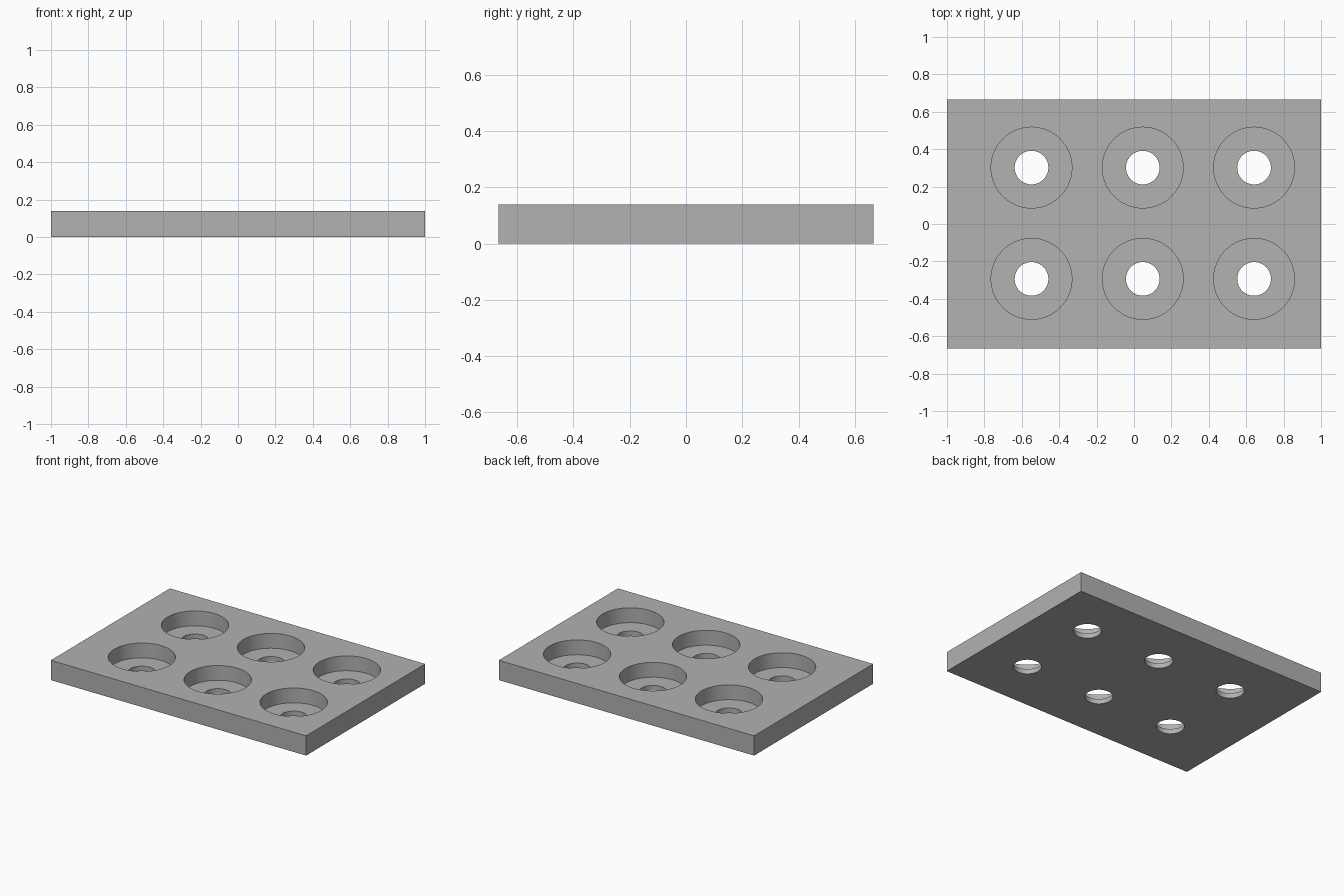
import bpy
import bmesh
import math
from mathutils import Matrix

default = bpy.data.objects.get("Cube")
if default:
    bpy.data.objects.remove(default, do_unlink=True)

LENGTH, WIDTH, HEIGHT = 2.0, 1.333, 0.14
FLOOR = 0.035                      # thickness left under each pocket
POCKET_R, HOLE_R = 0.216, 0.09
PITCH = 0.595
CENTRE_X, CENTRE_Y = 0.047, 0.004  # the pocket grid sits slightly off centre
SEGMENTS = 96

grey = bpy.data.materials.new("light grey")
grey.use_nodes = True
colour = (0.445, 0.445, 0.445, 1)
grey.diffuse_color = colour
grey.node_tree.nodes["Principled BSDF"].inputs["Base Color"].default_value = colour


def make_object(name, bm):
    mesh = bpy.data.meshes.new(name)
    bmesh.ops.recalc_face_normals(bm, faces=bm.faces)
    bm.to_mesh(mesh)
    bm.free()
    mesh.materials.append(grey)
    obj = bpy.data.objects.new(name, mesh)
    bpy.context.collection.objects.link(obj)
    return obj


# Rectangular slab
bm = bmesh.new()
bmesh.ops.create_cube(bm, size=1)
bmesh.ops.scale(bm, vec=(LENGTH, WIDTH, HEIGHT), verts=bm.verts)
bmesh.ops.translate(bm, vec=(0, 0, HEIGHT / 2), verts=bm.verts)
tray = make_object("tray", bm)

# Stepped round cutters: wide pocket above, narrow through hole below
bm = bmesh.new()
profile = [(0, -0.1), (HOLE_R, -0.1), (HOLE_R, FLOOR),
           (POCKET_R, FLOOR), (POCKET_R, HEIGHT + 0.1), (0, HEIGHT + 0.1)]
for column in (-1, 0, 1):
    for row in (-0.5, 0.5):
        verts = [bm.verts.new((r, 0, z)) for r, z in profile]
        edges = [bm.edges.new(pair) for pair in zip(verts, verts[1:])]
        before = set(bm.verts) - set(verts)
        bmesh.ops.spin(bm, geom=verts + edges, cent=(0, 0, 0), axis=(0, 0, 1),
                       angle=math.tau, steps=SEGMENTS, use_merge=False)
        ring = [v for v in bm.verts if v not in before]
        bmesh.ops.remove_doubles(bm, verts=ring, dist=0.0001)
        ring = [v for v in bm.verts if v not in before]
        place = (CENTRE_X + column * PITCH, CENTRE_Y + row * PITCH, 0)
        bmesh.ops.transform(bm, matrix=Matrix.Translation(place), verts=ring)
cutter = make_object("pocket_cutter", bm)
cutter.hide_render = True

# Cut the pockets, then discard the cutter
cut = tray.modifiers.new("pockets", "BOOLEAN")
cut.operation = "DIFFERENCE"
cut.solver = "EXACT"
cut.object = cutter
bpy.ops.object.select_all(action="DESELECT")
tray.select_set(True)
bpy.context.view_layer.objects.active = tray
bpy.ops.object.modifier_apply(modifier=cut.name)
bpy.data.objects.remove(cutter, do_unlink=True)

# Smooth round walls with crisp rims
bpy.ops.object.shade_smooth_by_angle(angle=math.radians(30))
